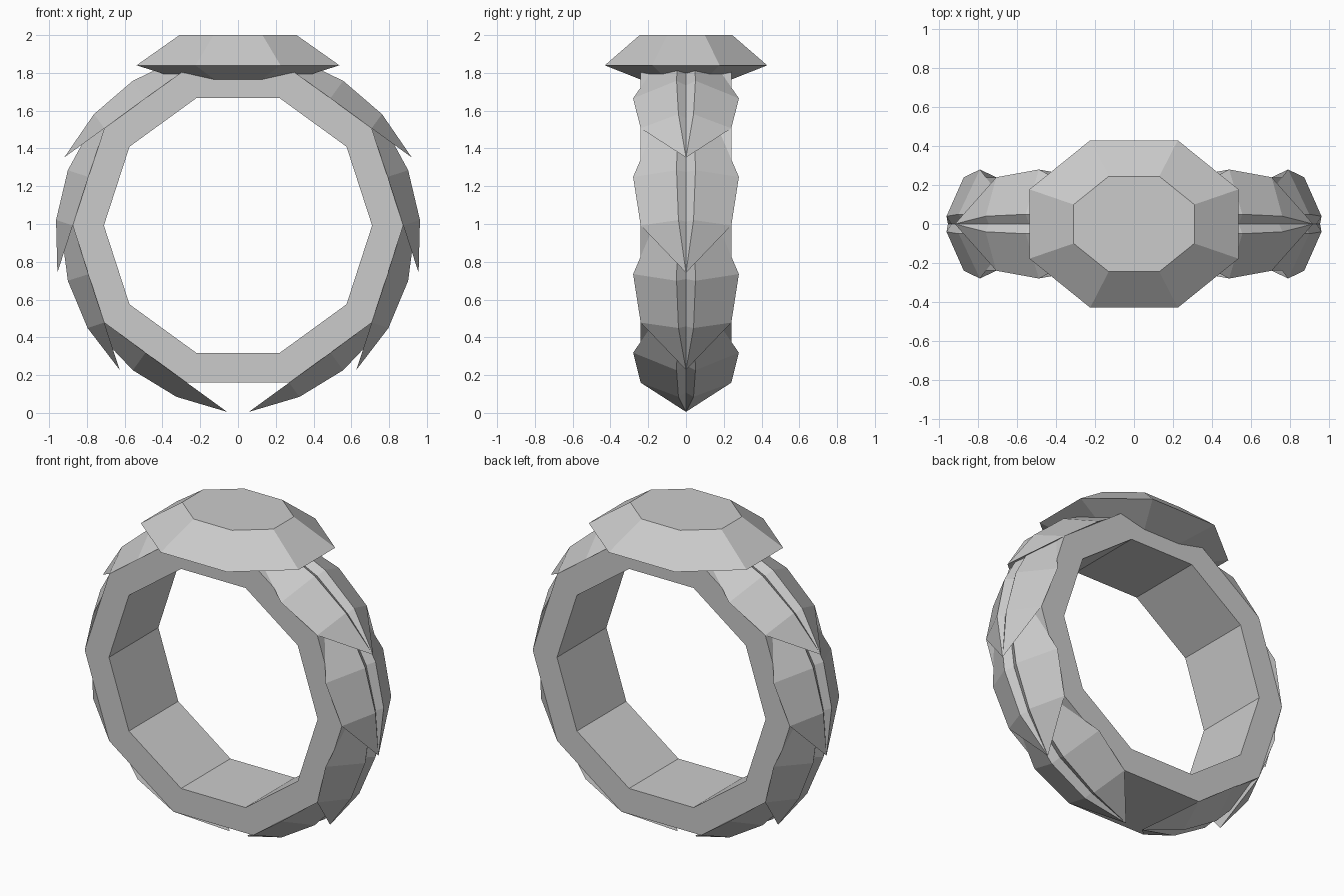
import bpy, bmesh
from math import sin, cos, pi, radians

if "Cube" in bpy.data.objects:
    bpy.data.objects.remove(bpy.data.objects["Cube"])

CZ = 0.992            # ring centre height
R_OUT, R_IN, HALF_W = 0.875, 0.71, 0.24
APOTHEM = R_OUT * cos(pi / 10)


def make_object(name, verts, faces):
    mesh = bpy.data.meshes.new(name)
    bm = bmesh.new()
    vs = [bm.verts.new(v) for v in verts]
    for f in faces:
        bm.faces.new([vs[i] for i in f])
    bmesh.ops.recalc_face_normals(bm, faces=bm.faces)
    bm.to_mesh(mesh)
    bm.free()
    ob = bpy.data.objects.new(name, mesh)
    bpy.context.collection.objects.link(ob)
    return ob


# Ten-sided band
verts, faces = [], []
for i in range(10):
    a = i * 2 * pi / 10
    for r, y in ((R_OUT, -HALF_W), (R_OUT, HALF_W), (R_IN, HALF_W), (R_IN, -HALF_W)):
        verts.append((r * cos(a), y, CZ + r * sin(a)))
    j = (i + 1) % 10
    for k in range(4):
        m = (k + 1) % 4
        faces.append((i * 4 + k, j * 4 + k, j * 4 + m, i * 4 + m))
make_object("band", verts, faces)


# Cut gem: octagonal table, girdle and pointed pavilion
def octagon(x, y, cx, cy, z):
    return [(x, -cy, z), (x, cy, z), (cx, y, z), (-cx, y, z),
            (-x, cy, z), (-x, -cy, z), (-cx, -y, z), (cx, -y, z)]


verts = octagon(0.31, 0.245, 0.13, 0.10, 2.0) + octagon(0.537, 0.43, 0.225, 0.178, 1.84)
verts.append((0, 0, 1.67))
faces = [tuple(range(8))]
for i in range(8):
    j = (i + 1) % 8
    faces += [(i, j, 8 + j, 8 + i), (8 + i, 8 + j, 16)]
make_object("gem", verts, faces)

# Leaf stations: position along band facet, edge half width,
# midrib half width, midrib height, groove bottom height
STATIONS = [(-0.27, 0.17, 0.045, 0.065, 0.035),
            (0.0, 0.28, 0.05, 0.115, 0.085),
            (0.27, 0.24, 0.04, 0.093, 0.065)]
TIP_T = 0.533


def make_leaf(name, angle, side):
    def place(t, y, h):
        r = APOTHEM + h
        x = r * cos(angle) + t * sin(angle)
        z = r * sin(angle) - t * cos(angle)
        return (side * x, y, CZ + z)

    verts, faces = [], []
    for t, w, g, h, d in STATIONS:
        for y, hh in ((-w, 0), (-g, h), (0, d), (g, h), (w, 0)):
            verts.append(place(t, y, hh))
    tip = len(verts)
    verts.append(place(TIP_T, 0, 0))
    for s in range(2):
        for k in range(5):
            m = (k + 1) % 5      # last strip closes the underside
            a = s * 5
            faces.append((a + k, a + m, a + 5 + m, a + 5 + k))
    faces.append((0, 1, 2, 3, 4))
    for k in range(5):
        faces.append((10 + k, 10 + (k + 1) % 5, tip))
    make_object(name, verts, faces)


# Four overlapping leaves down each side of the band
for side, label in ((1, "right"), (-1, "left")):
    for n in range(4):
        make_leaf(f"leaf_{label}_{n + 1}", radians(54 - 36 * n), side)
